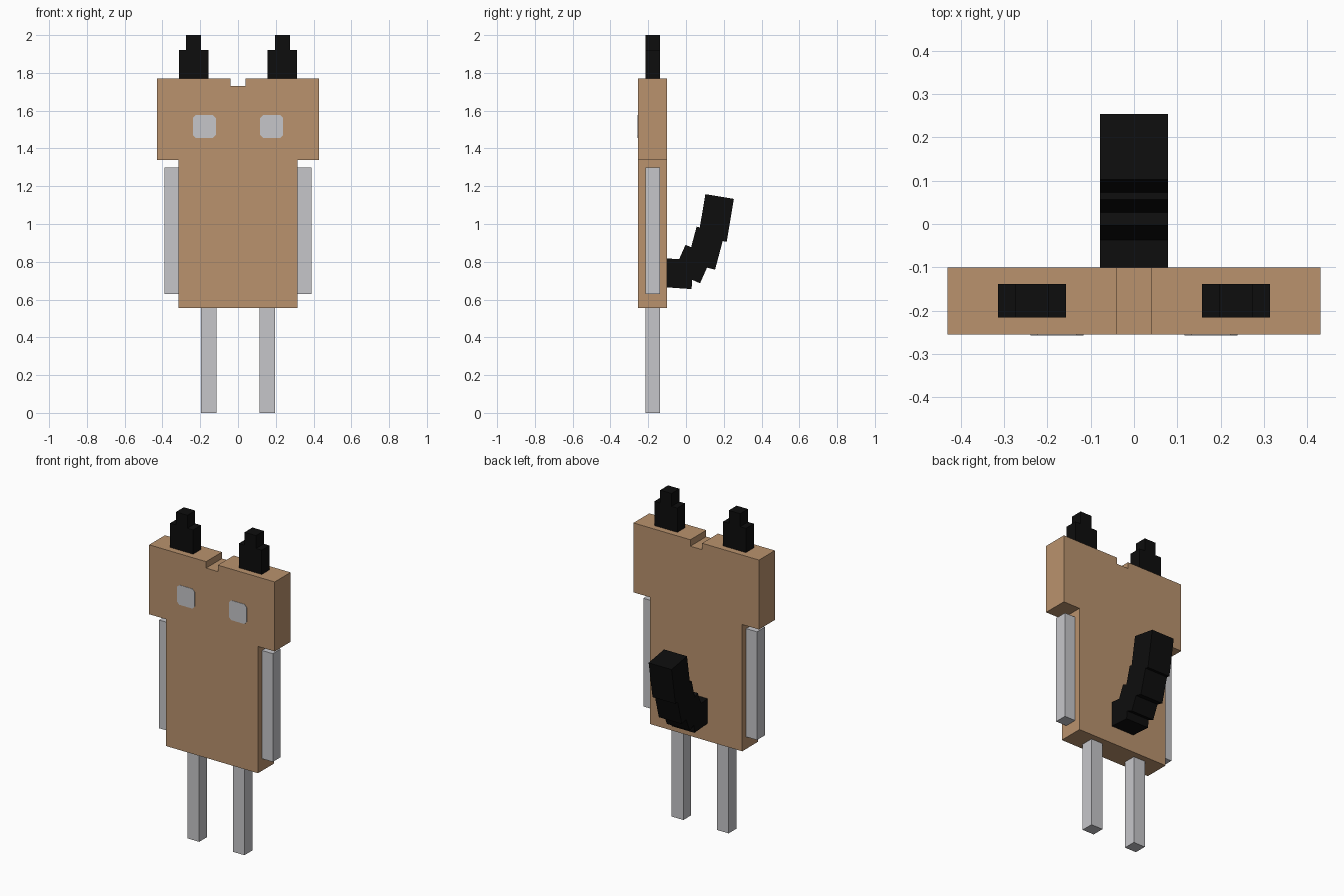
import bpy
import bmesh
from math import radians
from mathutils import Matrix, Vector

cube = bpy.data.objects.get("Cube")
if cube:
    bpy.data.objects.remove(cube, do_unlink=True)


def material(name, rgb):
    m = bpy.data.materials.new(name)
    m.use_nodes = True
    m.diffuse_color = (*rgb, 1)
    m.node_tree.nodes["Principled BSDF"].inputs["Base Color"].default_value = (*rgb, 1)
    return m


TAN = material("tan", (0.49, 0.29, 0.155))
GREY = material("light_grey", (0.565, 0.565, 0.59))
BLACK = material("black", (0.004, 0.004, 0.004))


def finish(name, bm, mat):
    bmesh.ops.recalc_face_normals(bm, faces=bm.faces)
    mesh = bpy.data.meshes.new(name)
    bm.to_mesh(mesh)
    bm.free()
    mesh.materials.append(mat)
    obj = bpy.data.objects.new(name, mesh)
    bpy.context.collection.objects.link(obj)
    return obj


def box(name, centre, size, mat, tilt=0):
    """Box turned about x by tilt degrees."""
    bm = bmesh.new()
    bmesh.ops.create_cube(bm, size=1, matrix=Matrix.Translation(centre)
                          @ Matrix.Rotation(radians(tilt), 4, "X")
                          @ Matrix.Diagonal((*size, 1)))
    return finish(name, bm, mat)


def slab(name, outline, y_front, y_back, mat):
    """Front outline (x, z) extruded along y."""
    bm = bmesh.new()
    face = bm.faces.new([bm.verts.new((x, y_front, z)) for x, z in outline])
    new = bmesh.ops.extrude_face_region(bm, geom=[face])["geom"]
    bmesh.ops.translate(bm, vec=Vector((0, y_back - y_front, 0)),
                        verts=[g for g in new if isinstance(g, bmesh.types.BMVert)])
    return finish(name, bm, mat)


# Head and torso: one mirrored silhouette with a notch in the crown
FRONT, BACK = -0.255, -0.1
half = [(0.315, 0.555), (0.315, 1.34), (0.43, 1.34),
        (0.43, 1.77), (0.04, 1.77), (0.04, 1.73)]
slab("body", half + [(-x, z) for x, z in reversed(half)], FRONT, BACK, TAN)

# Paired parts
MID, THIN = -0.177, 0.077
for side, s in (("left", 1), ("right", -1)):
    box(side + "_leg", (s * 0.155, MID, 0.278), (0.08, THIN, 0.556), GREY)
    box(side + "_arm", (s * 0.352, MID, 0.965), (0.075, THIN, 0.67), GREY)
    box(side + "_ear", (s * 0.235, MID, 1.845), (0.157, THIN, 0.15), BLACK)
    box(side + "_ear_tip", (s * 0.235, MID, 1.96), (0.078, THIN, 0.08), BLACK)
    # Eye: square plate with clipped corners
    r, c = 0.061, 0.045
    corners = [(r, -c), (r, c), (c, r), (-c, r), (-r, c), (-r, -c), (-c, -r), (c, -r)]
    slab(side + "_eye", [(s * 0.178 + x, 1.516 + z) for x, z in corners],
         FRONT - 0.002, FRONT + 0.002, GREY)

# Tail: chain of tilted blocks curling upward (y, z, length, tilt)
WIDE = 0.157
for i, (y, z, length, tilt) in enumerate([(-0.04, 0.737, 0.15, -4),
                                          (0.036, 0.788, 0.155, 66),
                                          (0.105, 0.872, 0.195, 75),
                                          (0.159, 1.032, 0.23, 80.5)]):
    box(f"tail_segment_{i + 1}", (0, y, z), (WIDE, length, 0.153), BLACK, tilt)
